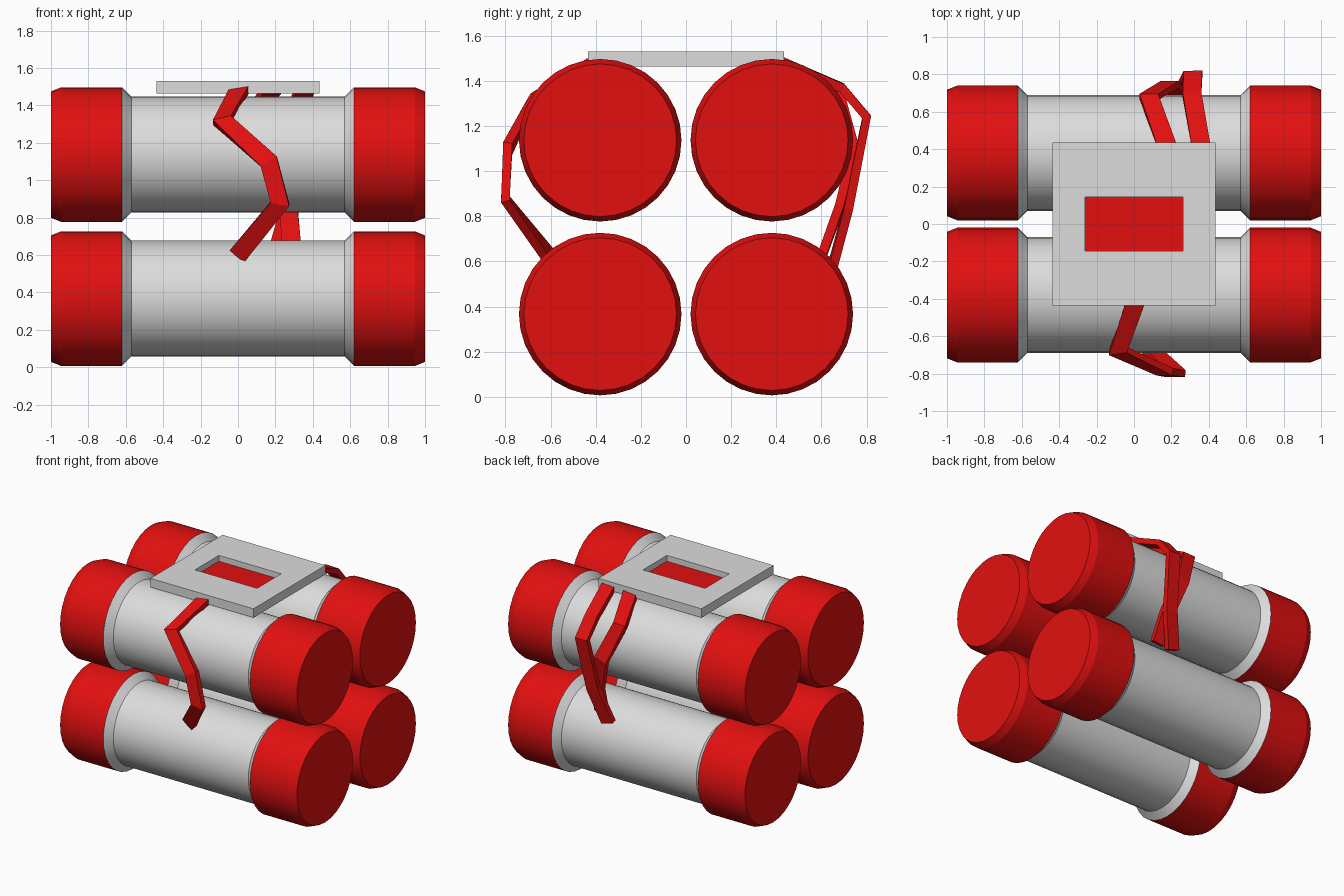
import bpy, bmesh, math
from mathutils import Vector

old = bpy.data.objects.get("Cube")
if old:
    bpy.data.objects.remove(old, do_unlink=True)


def material(name, color):
    m = bpy.data.materials.new(name)
    m.use_nodes = True
    m.diffuse_color = color
    m.node_tree.nodes["Principled BSDF"].inputs["Base Color"].default_value = color
    return m


grey = material("light grey", (0.72, 0.72, 0.72, 1))
red = material("red", (0.76, 0.005, 0.005, 1))


def finish(bm, name, mats, smooth=None):
    bmesh.ops.recalc_face_normals(bm, faces=bm.faces)
    mesh = bpy.data.meshes.new(name)
    bm.to_mesh(mesh)
    bm.free()
    for m in mats:
        mesh.materials.append(m)
    obj = bpy.data.objects.new(name, mesh)
    bpy.context.collection.objects.link(obj)
    if smooth:
        bpy.ops.object.select_all(action='DESELECT')
        obj.select_set(True)
        bpy.context.view_layer.objects.active = obj
        bpy.ops.object.shade_smooth_by_angle(angle=math.radians(smooth))
    return obj


# Cylinder with flared ends and red caps, turned around the x axis
HALF = [(0.57, 0.31), (0.62, 0.36), (0.945, 0.36), (1.0, 0.338)]
PROFILE = [(-x, r) for x, r in reversed(HALF)] + HALF
SIDES = 32


def canister(name, y, z):
    bm = bmesh.new()
    rings = []
    for x, r in PROFILE:
        angles = [2 * math.pi * i / SIDES for i in range(SIDES)]
        rings.append([bm.verts.new((x, y + r * math.cos(a), z + r * math.sin(a)))
                      for a in angles])
    for a, b in zip(rings, rings[1:]):
        for i in range(SIDES):
            j = (i + 1) % SIDES
            bm.faces.new((a[i], a[j], b[j], b[i]))
    bm.faces.new(rings[0])
    bm.faces.new(rings[-1])
    for f in bm.faces:
        f.material_index = int(abs(f.calc_center_median().x) > 0.62)
    finish(bm, name, (grey, red), smooth=15)


AXIS_Y, LOW_Z, HIGH_Z = 0.38, 0.367, 1.137
for level, z in (("lower", LOW_Z), ("upper", HIGH_Z)):
    for side, y in (("front", -AXIS_Y), ("back", AXIS_Y)):
        canister(f"{level}_{side}_canister", y, z)

# Top plate with a recessed red window
bm = bmesh.new()
bmesh.ops.create_cube(bm, size=1)
bmesh.ops.scale(bm, verts=bm.verts, vec=(0.87, 0.87, 0.068))
bmesh.ops.translate(bm, verts=bm.verts, vec=(0, 0, 1.497))
top = max(bm.faces, key=lambda f: f.calc_center_median().z)
bmesh.ops.inset_region(bm, faces=[top], thickness=0.1)
for v in top.verts:
    v.co.x = math.copysign(0.263, v.co.x)
    v.co.y = math.copysign(0.145, v.co.y)
floor = bmesh.ops.extrude_face_region(bm, geom=[top])["geom"]
for g in floor:
    if isinstance(g, bmesh.types.BMVert):
        g.co.z -= 0.045
    elif isinstance(g, bmesh.types.BMFace):
        g.material_index = 1
if top.is_valid:
    bmesh.ops.delete(bm, geom=[top], context='FACES_ONLY')
finish(bm, "top_plate", (grey, red))


# Flat bent wire: rectangular section swept along a path
def wire(name, path, width=0.1, thick=0.04):
    pts = [Vector(p) for p in path]
    bm = bmesh.new()
    rings = []
    for i, p in enumerate(pts):
        before = (p - pts[i - 1]).normalized() if i else Vector()
        after = (pts[i + 1] - p).normalized() if i < len(pts) - 1 else Vector()
        t = (before + after).normalized()
        out = Vector((0, p.y - math.copysign(AXIS_Y, p.y), max(p.z - HIGH_Z, 0)))
        w = t.cross(out).normalized()
        n = w.cross(t).normalized()
        rings.append([bm.verts.new(p + w * a * width / 2 + n * b * thick / 2)
                      for a, b in ((-1, -1), (1, -1), (1, 1), (-1, 1))])
    for a, b in zip(rings, rings[1:]):
        for i in range(4):
            j = (i + 1) % 4
            bm.faces.new((a[i], a[j], b[j], b[i]))
    bm.faces.new(rings[0])
    bm.faces.new(rings[-1])
    finish(bm, name, (red,))


wire("front_wire", [(0.01, -0.41, 1.485), (-0.085, -0.68, 1.32), (0.165, -0.79, 1.1),
                    (0.225, -0.80, 0.875), (0.0, -0.59, 0.6)])
wire("back_wire_inner", [(0.18, 0.41, 1.48), (0.08, 0.68, 1.36), (0.19, 0.745, 1.1),
                         (0.27, 0.68, 0.84), (0.29, 0.6, 0.62)])
wire("back_wire_outer", [(0.36, 0.41, 1.49), (0.31, 0.69, 1.37), (0.315, 0.80, 1.24),
                         (0.275, 0.72, 0.84), (0.2, 0.65, 0.58)])
